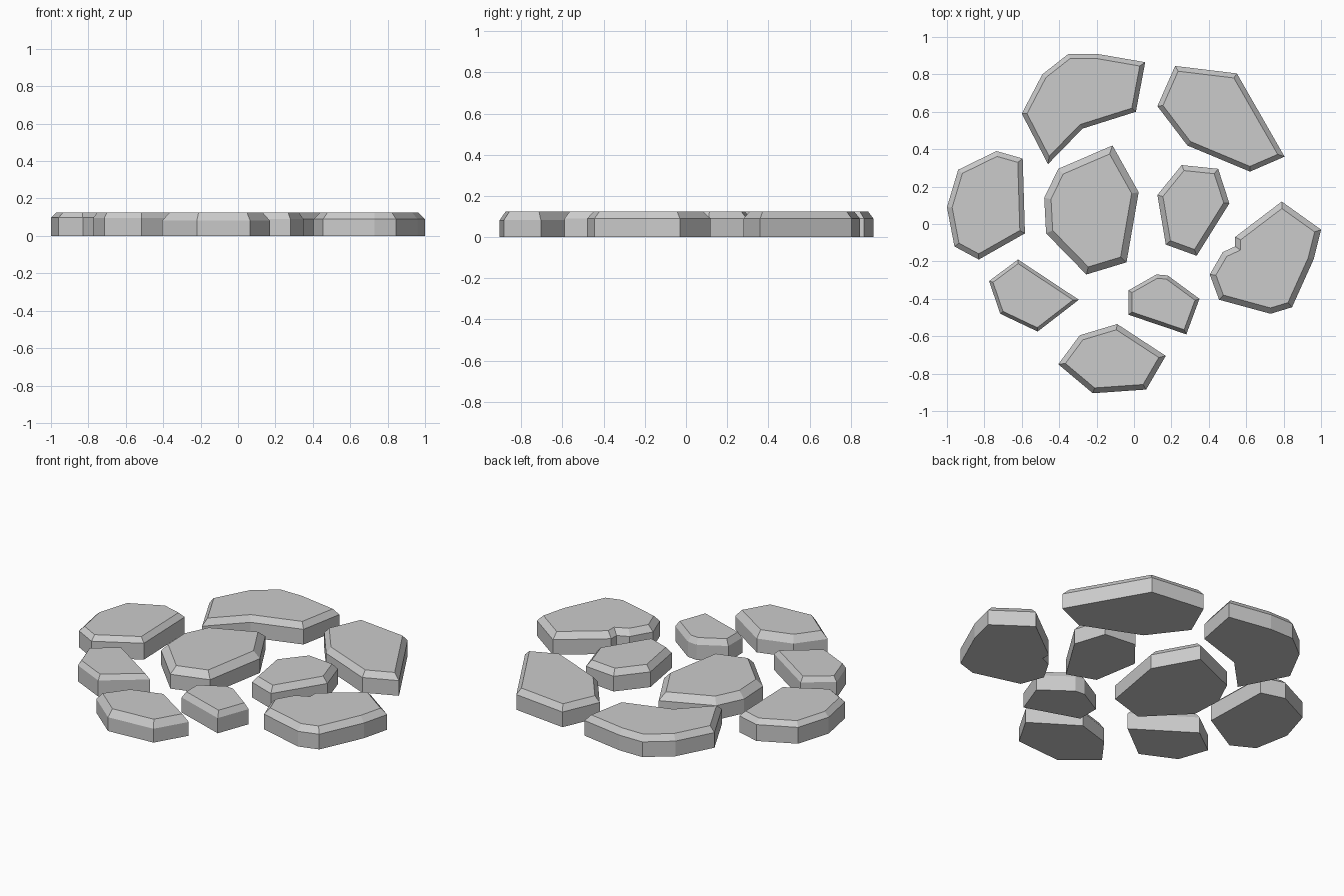
import bpy
import bmesh
from mathutils import Vector

if "Cube" in bpy.data.objects:
    bpy.data.objects.remove(bpy.data.objects["Cube"])

HEIGHT = 0.124


def inset_outline(pts, d):
    """Mitred inward offset of a clockwise outline."""
    out = []
    for i, p in enumerate(pts):
        a = (p - pts[i - 1]).normalized()
        b = (pts[(i + 1) % len(pts)] - p).normalized()
        na, nb = Vector((a.y, -a.x)), Vector((b.y, -b.x))
        out.append(p + (na + nb) * d / (1 + na.dot(nb)))
    return out


def stone(name, outline, inset, lip):
    """Flat slab with vertical walls and a chamfered top rim."""
    pts = [Vector(p) for p in outline]
    top = inset_outline(pts, inset)
    bm = bmesh.new()
    rings = [[bm.verts.new((p.x, p.y, z)) for p in ring]
             for ring, z in ((pts, 0), (pts, lip), (top, HEIGHT))]
    n = len(pts)
    for lo, hi in zip(rings, rings[1:]):
        for i in range(n):
            j = (i + 1) % n
            bm.faces.new((lo[i], lo[j], hi[j], hi[i]))
    bm.faces.new(rings[0])
    bm.faces.new(rings[-1])
    bmesh.ops.recalc_face_normals(bm, faces=bm.faces)
    mesh = bpy.data.meshes.new(name)
    bm.to_mesh(mesh)
    bm.free()
    bpy.context.collection.objects.link(bpy.data.objects.new(name, mesh))


# Back row
stone("stone_back_left", [(-.60, .59), (-.49, .80), (-.35, .91), (-.20, .91),
      (.06, .865), (.01, .60), (-.275, .51), (-.46, .32)], .025, .09)
stone("stone_back_right", [(.22, .845), (.55, .805), (.805, .36), (.62, .28),
      (.285, .42), (.125, .63)], .026, .09)

# Middle row
stone("stone_left", [(-.735, .39), (-.595, .35), (-.583, -.05), (-.83, -.19),
      (-.96, -.12), (-1, .09), (-.94, .29)], .027, .097)
stone("stone_centre", [(-.115, .42), (.025, .17), (-.04, -.205), (-.255, -.27),
      (-.47, -.05), (-.48, .14), (-.405, .295)], .036, .085)
stone("stone_inner_right", [(.255, .315), (.45, .295), (.51, .11),
      (.335, -.17), (.17, -.11), (.125, .155)], .028, .09)
stone("stone_right_notched", [(.79, .12), (1, -.03), (.96, -.19),
      (.845, -.445), (.73, -.48), (.455, -.405), (.405, -.27), (.475, -.15),
      (.54, -.12), (.54, -.07)], .03, .09)

# Front rows
stone("stone_front_left", [(-.62, -.19), (-.295, -.405), (-.515, -.575),
      (-.715, -.48), (-.775, -.305)], .018, .095)
stone("stone_front_right", [(.12, -.27), (.18, -.275), (.35, -.40),
      (.28, -.59), (-.03, -.485), (-.03, -.355)], .02, .09)
stone("stone_front", [(-.09, -.535), (.17, -.705), (.065, -.885),
      (-.22, -.905), (-.405, -.75), (-.29, -.595)], .028, .082)
